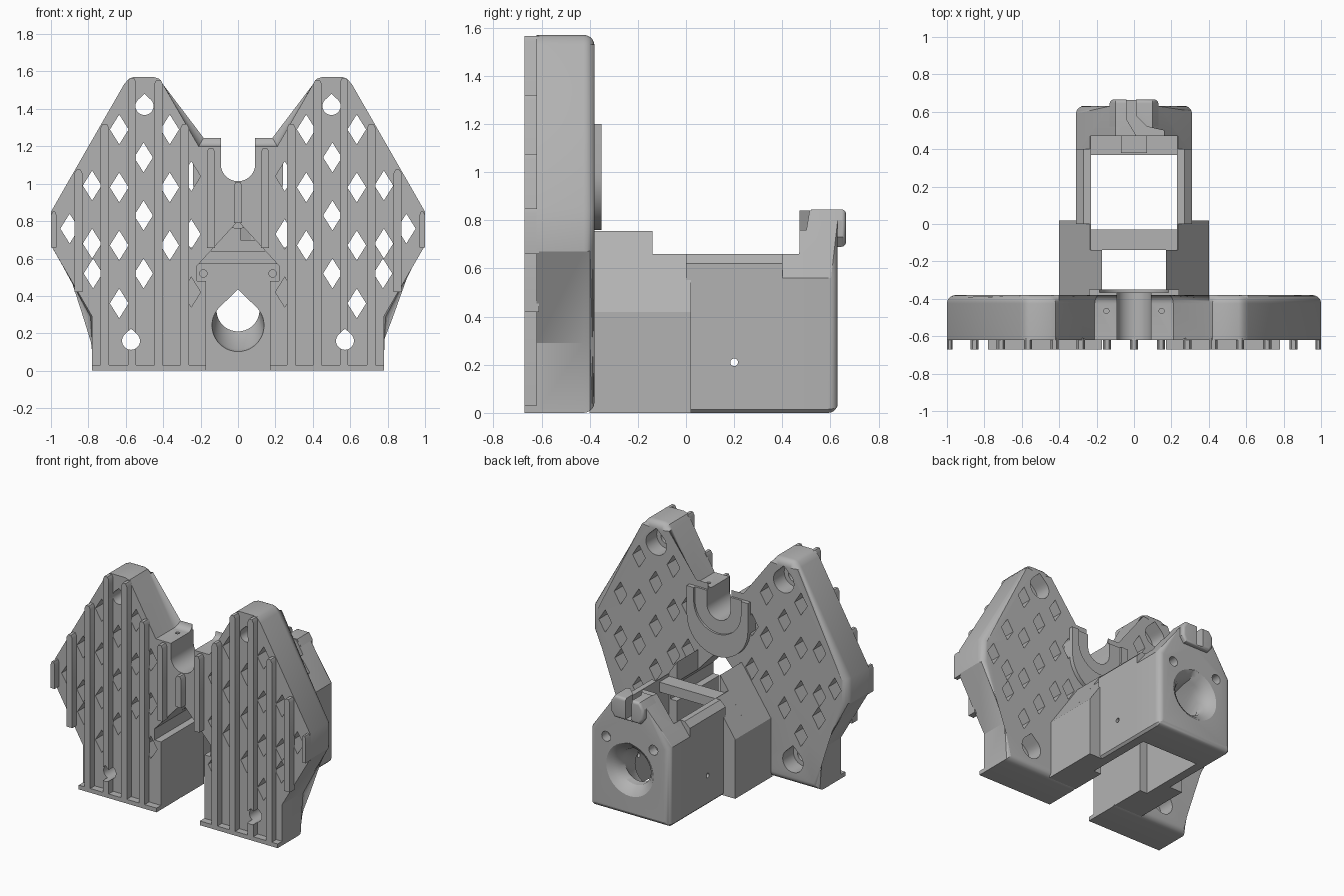
import bpy, bmesh, math
from mathutils import Vector

cube = bpy.data.objects.get("Cube")
if cube:
    bpy.data.objects.remove(cube)

grey = bpy.data.materials.new("mid grey plastic")
grey.use_nodes = True
grey.diffuse_color = (0.45, 0.45, 0.45, 1)
grey.node_tree.nodes["Principled BSDF"].inputs["Base Color"].default_value = (0.45, 0.45, 0.45, 1)


def finish(name, bm):
    bmesh.ops.recalc_face_normals(bm, faces=bm.faces)
    mesh = bpy.data.meshes.new(name)
    bm.to_mesh(mesh)
    bm.free()
    mesh.materials.append(grey)
    obj = bpy.data.objects.new(name, mesh)
    bpy.context.collection.objects.link(obj)
    return obj


def loft(bm, rings):
    """Closed solid through matching rings of points."""
    rows = [[bm.verts.new(p) for p in ring] for ring in rings]
    n = len(rows[0])
    for a, b in zip(rows, rows[1:]):
        for i in range(n):
            j = (i + 1) % n
            bm.faces.new((a[i], a[j], b[j], b[i]))
    bm.faces.new(rows[0][::-1])
    bm.faces.new(rows[-1])


def extrude(bm, pts, y0, y1):
    loft(bm, [[(x, y, z) for x, z in pts] for y in (y0, y1)])


def prism(name, pts, y0, y1, rear_round=0.0):
    """Front profile pushed back along y, with an optional rounded rear rim."""
    bm = bmesh.new()
    extrude(bm, pts, y0, y1)
    if rear_round:
        rim = [e for e in bm.edges if all(abs(v.co.y - y1) < 1e-5 for v in e.verts)]
        bmesh.ops.bevel(bm, geom=rim, offset=rear_round, segments=5, profile=0.5, affect='EDGES')
    return finish(name, bm)


def rect(x0, x1, z0, z1):
    return [(x0, z0), (x1, z0), (x1, z1), (x0, z1)]


def sym(half):
    return half + [(-x, z) for x, z in reversed(half) if abs(x) > 1e-6]


def flip(pts, s):
    return [(x * s, z) for x, z in pts]


def disc(cx, cz, r, tip=0.0, n=32):
    """Circle, or a teardrop when tip is the height of its point."""
    pts = []
    for i in range(n):
        a = 2 * math.pi * i / n
        x, z = r * math.cos(a), r * math.sin(a)
        if tip and z > r * 0.7:
            z = max(z, tip - abs(x) * (tip - r * 0.7) / (r * 0.71))
        pts.append((cx + x, cz + z))
    return pts


def cut(obj, *fills):
    """Subtract solids one after another, then drop the cutters."""
    for fill in fills:
        bm = bmesh.new()
        fill(bm)
        tool = finish("cutter", bm)
        tool.hide_render = True
        mod = obj.modifiers.new("cut", 'BOOLEAN')
        mod.object, mod.operation, mod.solver = tool, 'DIFFERENCE', 'EXACT'
        bpy.context.view_layer.objects.active = obj
        bpy.ops.object.modifier_apply(modifier=mod.name)
        bpy.data.objects.remove(tool)


# Shared pointed channel running front to back
channel = sym([(0.17, -0.1), (0.17, 0.48), (0.22, 0.48), (0.22, 0.56), (0, 0.80)])


def cut_channel(bm):
    extrude(bm, channel, -0.75, -0.12)


# Winged front plate
outline = sym([(0.78, 0), (0.78, 0.29), (1.0, 0.67), (1.0, 0.85), (0.61, 1.53), (0.585, 1.56),
               (0.56, 1.57), (0.45, 1.57), (0.42, 1.56), (0.40, 1.53), (0.21, 1.2)])
plate = prism("winged_plate", outline, -0.62, -0.38, 0.045)

# Rear collar around the cradle
collar_low = [(0.24 * math.cos(a), 1.0 + 0.24 * math.sin(a))
              for a in [-math.pi * i / 20 for i in range(21)]]
collar = prism("cradle_collar", [(0.24, 1.2)] + collar_low + [(-0.24, 1.2)], -0.44, -0.35)


def u_shape(r):
    arc = [(r * math.cos(a), 1.105 + r * math.sin(a)) for a in [-math.pi * i / 24 for i in range(25)]]
    return [(r, 1.4)] + arc + [(-r, 1.4)]


def cut_cradle(bm):
    extrude(bm, u_shape(0.092), -0.75, -0.3)


def cut_cradle_step(bm):
    extrude(bm, u_shape(0.185), -0.365, -0.3)


# Diamond lattice: column x, lowest z, count
columns = [(0.25, 0.42, 3), (0.365, 0.67, 3), (0.505, 0.52, 3), (0.635, 0.36, 4),
           (0.775, 0.52, 1), (0.78, 0.68, 2), (0.90, 0.76, 1)]


def cut_lattice(bm):
    for s in (-1, 1):
        for x, z0, count in columns:
            for k in range(count):
                z = z0 + 0.31 * k
                extrude(bm, [(s * x + 0.05, z), (s * x, z + 0.08), (s * x - 0.05, z), (s * x, z - 0.08)],
                        -0.75, -0.3)


mounts = [(s * x, z) for s in (-1, 1) for x, z in ((0.5, 1.415), (0.572, 0.16))]


def cut_mounts(bm):
    for x, z in mounts:
        extrude(bm, disc(x, z, 0.048, 0.065), -0.75, -0.45)


def cut_mount_recess(bm):
    for x, z in mounts:
        extrude(bm, disc(x, z, 0.08, 0.11), -0.50, -0.3)


def cut_pin_holes(bm):
    for s in (-1, 1):
        loft(bm, [[(x, y, z) for x, y in disc(s * 0.148, -0.465, 0.014, n=16)] for z in (1.05, 1.3)])


cut(plate, cut_channel, cut_cradle, cut_lattice, cut_mounts, cut_mount_recess, cut_pin_holes)
cut(collar, cut_cradle, cut_cradle_step)

# Vertical ribs on the front face: x, bottom, top
ribs = [(0.145, 0.655, 1.19), (0.285, 0.02, 1.32), (0.425, 0.02, 1.555),
        (0.567, 0.02, 1.565), (0.712, 0.02, 1.32), (0.853, 0.42, 1.075), (0.985, 0.66, 0.85)]


def rib(name, x, low, top, h=0.022):
    h = min(h, 1.0 - abs(x))
    obj = prism(name, [(x - h, low), (x + h, low), (x + h, top - 0.02), (x + h / 2, top),
                       (x - h / 2, top), (x - h, top - 0.02)], -0.67, -0.61)
    if abs(x) > 0.5 and abs(x) < 0.6 or 0.4 < abs(x) < 0.45:
        cut(obj, cut_mounts)


for s, side in ((1, "left"), (-1, "right")):
    for i, (x, low, top) in enumerate(ribs):
        rib(f"{side}_rib_{i + 1}", s * x, low, top)
    prism(side + "_bottom_lip", flip(rect(0.17, 0.78, 0.0, 0.03), s), -0.67, -0.61)

    # Sloped shoulder walls joining plate and motor box
    wall = prism(side + "_shoulder_front",
                 flip([(0.17, 0), (0.40, 0), (0.40, 0.42), (0.17, 0.755)], s), -0.40, -0.14)
    cut(wall, cut_channel)
    prism(side + "_shoulder_rear",
          flip([(0.23, 0), (0.40, 0), (0.40, 0.42), (0.235, 0.66), (0.23, 0.66)], s), -0.14, 0.02)

    # Box side walls with a wire hole
    side_wall = prism(side + "_box_wall",
                      flip([(0.23, 0), (0.295, 0), (0.31, 0.015), (0.31, 0.62), (0.27, 0.66), (0.23, 0.66)], s),
                      0.0, 0.40)
    cut(side_wall, lambda bm: loft(bm, [[(x, y, z) for y, z in disc(0.2, 0.21, 0.016, n=16)]
                                        for x in (-0.5, 0.5)]))
rib("centre_rib", 0, 0.79, 1.01)
prism("cross_bar", rect(-0.235, 0.235, 0.57, 0.64), -0.14, -0.03)

# Rear end wall with tapered top
end = prism("rear_end_wall", sym([(0.295, 0), (0.31, 0.015), (0.31, 0.56), (0.13, 0.80),
                                  (0.10, 0.84)]), 0.37, 0.63, 0.04)


def cut_funnel(bm):
    rings = [(0.36, 0.24, 0.14, 0.195), (0.42, 0.25, 0.135, 0.185), (0.52, 0.325, 0.115, 0.14),
             (0.57, 0.33, 0.125, 0.14), (0.61, 0.33, 0.155, 0.165), (0.64, 0.33, 0.20, 0.205)]
    loft(bm, [[(x, y, z) for x, z in disc(0, c, r, t, 40)] for y, c, r, t in rings])


def cut_end_top(bm):
    extrude(bm, rect(-0.4, 0.4, 0.66, 1.0), 0.3, 0.47)


def cut_end_ledge(bm):
    extrude(bm, rect(-0.23, 0.23, 0.57, 1.0), 0.3, 0.471)


def cut_end_screws(bm):
    for s in (-1, 1):
        extrude(bm, disc(s * 0.185, 0.52, 0.02, n=20), 0.3, 0.57)
        extrude(bm, disc(s * 0.185, 0.52, 0.035, n=20), 0.56, 0.7)


def cut_cable_slot(bm):
    loft(bm, [[(x, y, z) for x, y in ((0.16, 0.46), (0.16, 0.50), (0.07, 0.52), (0.01, 0.58), (0.01, 0.70),
                                      (-0.04, 0.70), (-0.04, 0.56), (0.02, 0.46))] for z in (0.70, 1.0)])


cut(end, cut_funnel, cut_end_top, cut_end_ledge, cut_end_screws, cut_cable_slot)

# Cable catch on the rear wall
catch = prism("cable_catch", sym([(0.10, 0.69), (0.13, 0.73), (0.13, 0.80), (0.10, 0.845)]), 0.52, 0.665, 0.02)
cut(catch, cut_cable_slot)
prism("rear_stop_block", rect(-0.07, 0.07, 0.55, 0.62), 0.38, 0.48)

# Smooth the curves, keep corners crisp
for obj in bpy.context.scene.objects:
    obj.select_set(obj.type == 'MESH')
bpy.context.view_layer.objects.active = plate
bpy.ops.object.shade_smooth_by_angle(angle=math.radians(30))
